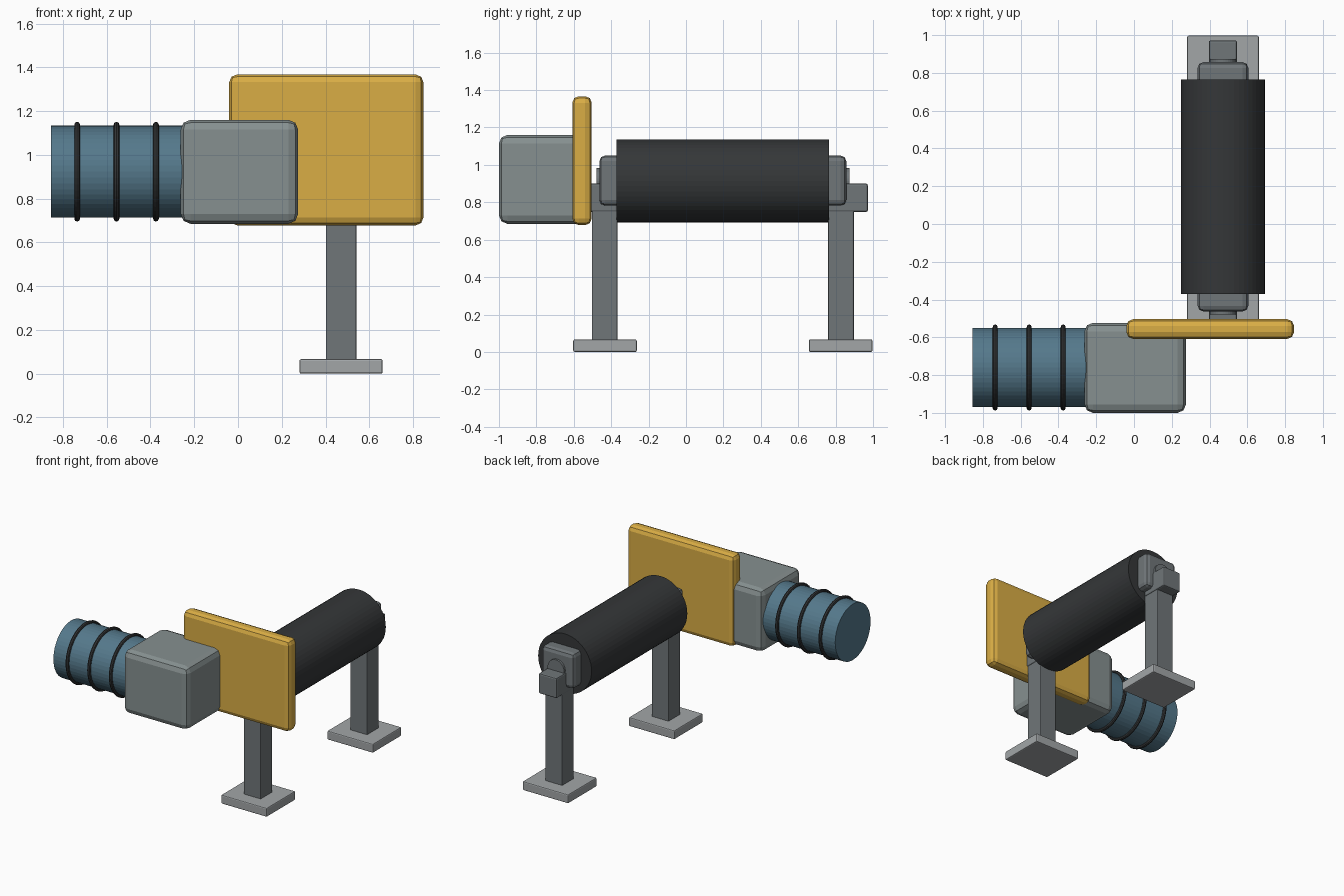
import bpy, math

if "Cube" in bpy.data.objects:
    bpy.data.objects.remove(bpy.data.objects["Cube"])


def paint(obj, name, rgb):
    mat = bpy.data.materials.get(name) or bpy.data.materials.new(name)
    mat.diffuse_color = (*rgb, 1)
    mat.use_nodes = True
    mat.node_tree.nodes["Principled BSDF"].inputs["Base Color"].default_value = mat.diffuse_color
    obj.data.materials.append(mat)


def box(name, lo, hi, bevel, color=None):
    """Bevelled box given by its two opposite corners."""
    bpy.ops.mesh.primitive_cube_add(size=1, location=[(a + b) / 2 for a, b in zip(lo, hi)])
    o = bpy.context.object
    o.name = name
    o.scale = [b - a for a, b in zip(lo, hi)]
    bpy.ops.object.transform_apply(location=False, rotation=False, scale=True)
    mod = o.modifiers.new("bevel", 'BEVEL')
    mod.width, mod.segments = bevel, 2
    if color:
        paint(o, *color)
    return o


def rod(name, axis, start, end, a, b, radius, color=None, sides=48):
    """Cylinder along x or y; a is the other horizontal coordinate, b the height."""
    mid = (start + end) / 2
    loc = (mid, a, b) if axis == 'x' else (a, mid, b)
    rot = (0, math.pi / 2, 0) if axis == 'x' else (math.pi / 2, 0, 0)
    bpy.ops.mesh.primitive_cylinder_add(vertices=sides, radius=radius, depth=end - start,
                                        location=loc, rotation=rot)
    o = bpy.context.object
    o.name = name
    if color:
        paint(o, *color)
    return o


BLUE = ("motor_blue", (0.09, 0.19, 0.26))
DARK = ("rubber_dark", (0.035, 0.038, 0.04))
YELLOW = ("guard_yellow", (0.70, 0.42, 0.06))
STEEL = ("steel_dark", (0.16, 0.18, 0.19))
GREY = ("gearbox_grey", (0.24, 0.28, 0.28))
PALE = ("foot_grey", (0.36, 0.38, 0.39))

# Motor with cooling rings
rod("motor", 'x', -0.855, -0.17, -0.76, 0.923, 0.21, BLUE)
for i, x in enumerate((-0.735, -0.555, -0.375)):
    bpy.ops.mesh.primitive_torus_add(major_radius=0.215, minor_radius=0.013, major_segments=48,
                                     minor_segments=8, location=(x, -0.76, 0.923),
                                     rotation=(0, math.pi / 2, 0))
    ring = bpy.context.object
    ring.name = f"motor_ring_{i + 1}"
    paint(ring, *DARK)

# Gearbox and guard plate
box("gearbox", (-0.262, -1.0, 0.685), (0.275, -0.523, 1.16), 0.045, GREY)
box("guard_plate", (-0.04, -0.608, 0.678), (0.847, -0.504, 1.367), 0.035, YELLOW)

# Roller and its shaft
CX, CY, CZ = 0.471, 0.197, 0.915
rod("roller", 'y', CY - 0.568, CY + 0.568, CX, CZ, 0.222, DARK)
rod("shaft", 'y', CY - 0.676, CY + 0.676, CX, CZ, 0.068, STEEL, 32)

# Supports at both roller ends, mirrored about the roller middle
for side, s in (("front", -1), ("back", 1)):
    def part(name, x_half, y0, y1, z0, z1, bevel, color):
        ys = sorted((CY + s * y0, CY + s * y1))
        box(f"{side}_{name}", (CX - x_half, ys[0], z0), (CX + x_half, ys[1], z1), bevel, color)
    part("bearing", 0.134, 0.52, 0.66, 0.782, 1.05, 0.03, STEEL)
    part("bracket", 0.075, 0.563, 0.775, 0.748, 0.9, 0.01, STEEL)
    part("post", 0.07, 0.563, 0.7, 0.04, 0.85, 0.006, STEEL)
    part("foot", 0.19, 0.46, 0.80, 0.0, 0.067, 0.008, PALE)
